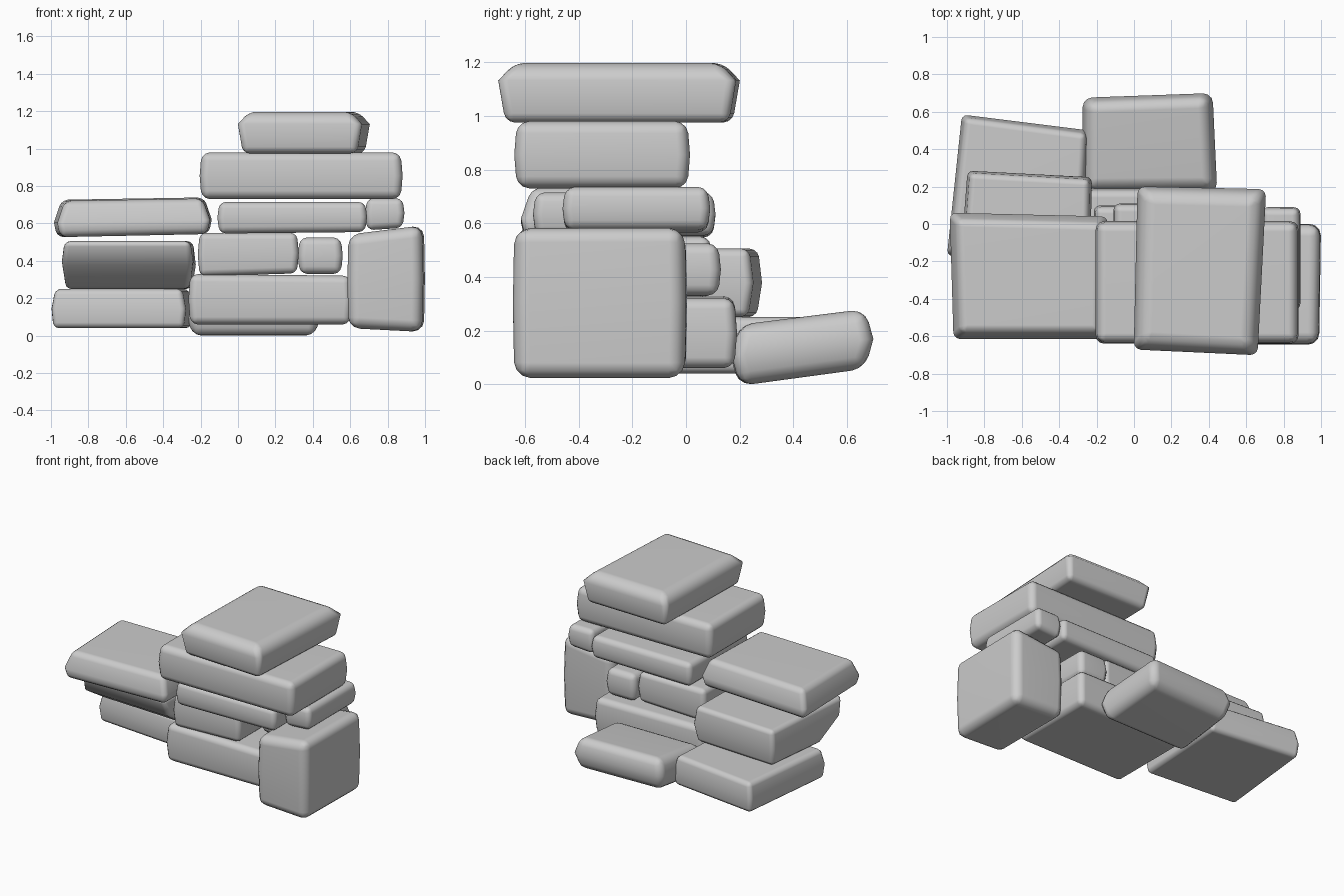
import bpy, bmesh
from mathutils import Vector

if "Cube" in bpy.data.objects:
    bpy.data.objects.remove(bpy.data.objects["Cube"])


def stone(name, quad, z0, z1, low=(0, 0), high=(0, 0), bottom=0.01, top=0.01,
          bevel=0.05, under=0.0, belly=0.5):
    """Rough block: quad = plan corners (front-left, front-right, back-right, back-left).
    low/high = x and y slopes of the two faces, bottom/top = inset of those faces,
    under = how far the bottom front edge is cut back, belly = height of widest ring."""
    c = sum((Vector(p) for p in quad), Vector((0, 0))) / 4
    bm = bmesh.new()
    rings = []
    for t, inset in ((0, bottom), (belly, 0), (1, top)):
        ring = []
        for i, p in enumerate(quad):
            d = Vector(p) - c
            lo = z0 + low[0] * d.x + low[1] * d.y
            hi = z1 + high[0] * d.x + high[1] * d.y
            x = p[0] - inset * (1 if d.x > 0 else -1)
            y = p[1] - inset * (1 if d.y > 0 else -1)
            if i < 2:
                y += under * (1 - t) ** 2
            ring.append(bm.verts.new((x, y, lo + (hi - lo) * t)))
        rings.append(ring)
    bm.faces.new(rings[0][::-1])
    bm.faces.new(rings[2])
    for a, b in zip(rings, rings[1:]):
        for i in range(4):
            j = (i + 1) % 4
            bm.faces.new((a[i], a[j], b[j], b[i]))
    # round everything except the belly line
    belly_edges = {frozenset((rings[1][i], rings[1][(i + 1) % 4])) for i in range(4)}
    edges = [e for e in bm.edges if frozenset(e.verts) not in belly_edges]
    bmesh.ops.bevel(bm, geom=edges, offset=bevel, segments=3, profile=0.5,
                    affect='EDGES', clamp_overlap=True)
    bmesh.ops.recalc_face_normals(bm, faces=bm.faces)
    mesh = bpy.data.meshes.new(name)
    bm.to_mesh(mesh)
    bm.free()
    for f in mesh.polygons:
        f.use_smooth = True
    ob = bpy.data.objects.new(name, mesh)
    bpy.context.collection.objects.link(ob)
    mod = ob.modifiers.new("shading", 'WEIGHTED_NORMAL')
    mod.keep_sharp = True
    return ob


def rect(x0, x1, y0, y1):
    return [(x0, y0), (x1, y0), (x1, y1), (x0, y1)]


# bottom course
stone("base_stone_left", [(-1.0, -.17), (-.28, -.23), (-.24, .5), (-.92, .585)],
      .04, .25, bottom=.01, top=.02, bevel=.03)
stone("base_stone_back", [(-.275, .165), (.445, .17), (.42, .7), (-.275, .675)],
      .025, .25, low=(0, .12), high=(0, .11), bottom=.03, top=.03, bevel=.05)
stone("base_stone_centre", rect(-.265, .61, -.46, .19), .06, .325,
      high=(-.01, 0), bevel=.04)
stone("corner_block", [(.585, -.645), (.99, -.645), (1.0, .0), (.585, .005)],
      .03, .565, low=(-.05, 0), high=(.12, 0), bottom=.005, top=.005, bevel=.06)

# second course
stone("middle_stone_left", [(-.945, -.47), (-.24, -.5), (-.225, .25), (-.89, .285)],
      .25, .505, bottom=.02, top=.015, bevel=.03, under=.24)
stone("middle_stone_centre", rect(-.215, .325, -.45, .1), .325, .55,
      low=(.03, 0), bevel=.035)
stone("middle_stone_small", rect(.32, .56, -.22, .13), .33, .525, bevel=.04)

# third course
stone("upper_slab_left", [(-.965, -.615), (-.15, -.615), (-.14, .04), (-.985, .06)],
      .535, .73, low=(.02, 0), high=(.015, .01), bottom=.015, top=.04, bevel=.035,
      belly=.4)
stone("upper_slab_centre", rect(-.11, .69, -.57, .11), .55, .715,
      low=(.01, 0), bevel=.035)
stone("upper_stone_right", rect(.68, .89, -.46, .09), .57, .735,
      low=(.06, 0), bevel=.035)

# top of the stack
stone("wide_cap_slab", rect(-.205, .88, -.64, .015), .73, .98, bevel=.045)
stone("crown_slab", [(.0, -.67), (.66, -.7), (.705, .185), (.02, .2)],
      .975, 1.197, bottom=.025, top=.06, bevel=.035, belly=.72)
